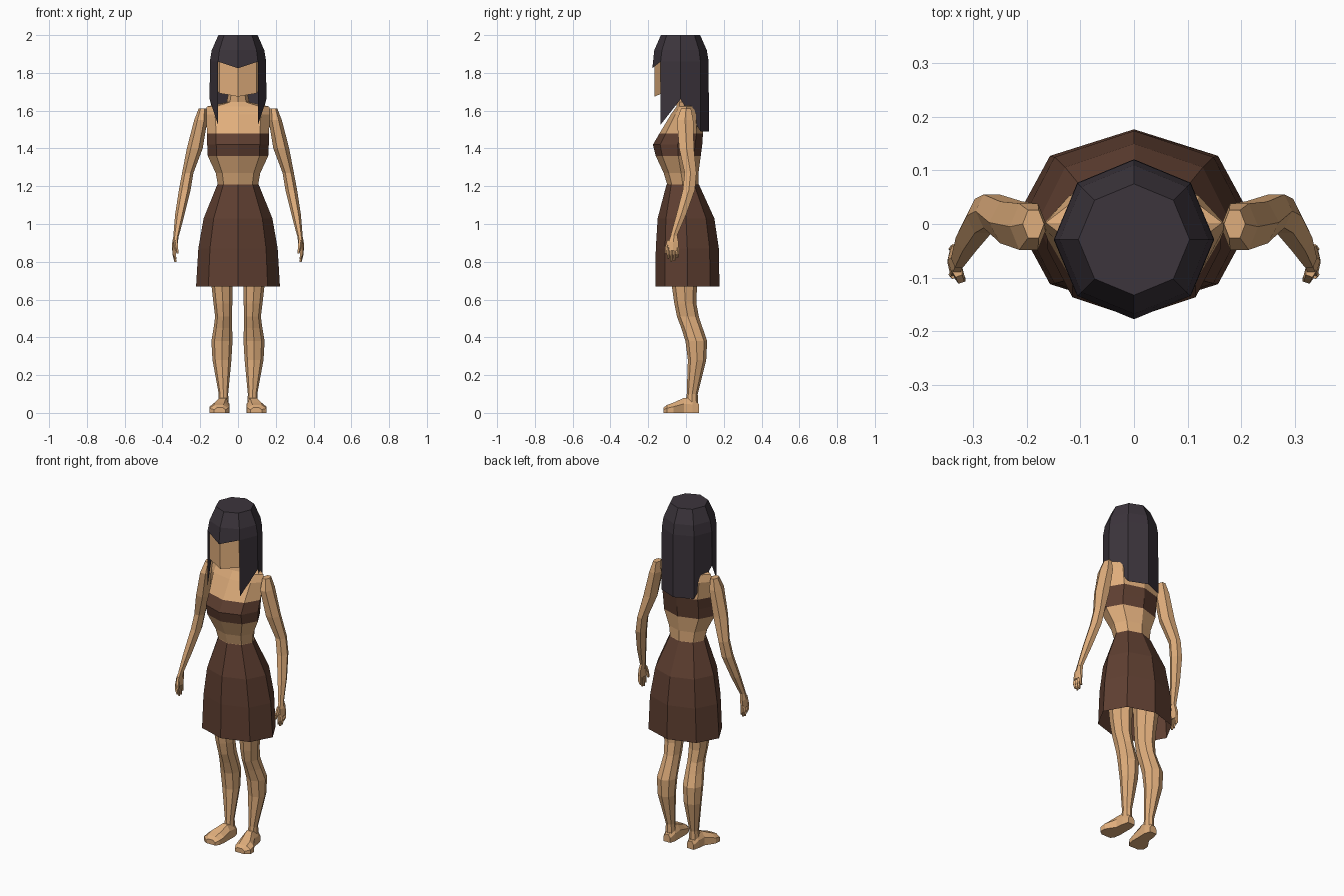
import bpy, bmesh
from math import sin, cos, pi


def material(name, rgb):
    m = bpy.data.materials.new(name)
    m.diffuse_color = (*rgb, 1)
    return m


SKIN = material("skin", (0.74, 0.42, 0.20))
CLOTH = material("cloth", (0.115, 0.050, 0.031))
HAIR = material("hair", (0.045, 0.035, 0.045))


def finish(bm, name, mat):
    bmesh.ops.remove_doubles(bm, verts=bm.verts, dist=0.0005)
    bmesh.ops.recalc_face_normals(bm, faces=bm.faces)
    me = bpy.data.meshes.new(name)
    bm.to_mesh(me)
    bm.free()
    me.materials.append(mat)
    ob = bpy.data.objects.new(name, me)
    bpy.context.collection.objects.link(ob)
    return ob


def loft(name, mat, rings, start=True, end=True):
    """Skin a list of equal-length point loops."""
    bm = bmesh.new()
    loops = [[bm.verts.new(p) for p in r] for r in rings]
    n = len(loops[0])
    for a, b in zip(loops, loops[1:]):
        for i in range(n):
            j = (i + 1) % n
            bm.faces.new((a[i], a[j], b[j], b[i]))
    if start:
        bm.faces.new(loops[0])
    if end:
        bm.faces.new(loops[-1])
    return finish(bm, name, mat)


def ring(z, cx, rx, yf, yb, n=8, side=1):
    """Level cross-section: centre x, half width, front y, back y."""
    c, h = (yf + yb) / 2, (yb - yf) / 2
    return [(side * (cx + rx * cos(2 * pi * i / n)), c + h * sin(2 * pi * i / n), z)
            for i in range(n)]


def body(rows):
    return [ring(z, 0, rx, yf, yb) for z, rx, yf, yb in rows]


# Torso, top and midriff share their border sections
band_top = (1.48, 0.163, -0.14, 0.09)
band_low = (1.36, 0.16, -0.16, 0.078)
waist = (1.21, 0.107, -0.10, 0.065)
loft("shoulders_and_neck", SKIN, body([
    band_top, (1.58, 0.172, -0.08, 0.075), (1.622, 0.165, -0.05, 0.055),
    (1.645, 0.06, -0.05, 0.05), (1.72, 0.046, -0.06, 0.035)]), start=False)
loft("tube_top", CLOTH, body([band_low, (1.42, 0.163, -0.175, 0.086), band_top]),
     False, False)
loft("midriff", SKIN, body([waist, (1.27, 0.118, -0.118, 0.066), band_low]),
     False, False)
loft("pelvis", SKIN, body([
    (0.93, 0.06, -0.06, 0.07), (0.98, 0.16, -0.11, 0.12), waist]), end=False)

# Skirt, open at the hem
loft("skirt", CLOTH, body([
    (0.67, 0.222, -0.162, 0.177), (0.87, 0.21, -0.16, 0.174),
    (1.03, 0.182, -0.15, 0.15), (1.21, 0.109, -0.103, 0.068)]), False, False)

# Head, with the jaw dipping towards the chin
jaw = [(x, y, 1.735 + 0.06 * min(0, (y + 0.028) / 0.137))
       for x, y, z in ring(0, 0, 0.137, -0.166, 0.105)]
loft("head", SKIN, [
    ring(1.73, 0, 0.045, -0.06, 0.035), jaw,
    ring(1.87, 0, 0.138, -0.168, 0.105), ring(1.96, 0, 0.10, -0.125, 0.07)])

# Hair: eight panels, each with its own lower edge (angle 0 is the side)
bm = bmesh.new()
levels = [(2.0, 0.104), (1.92, 0.139)]
hems = [(1.66, 1.49), (1.49, 1.49), (1.49, 1.49), (1.49, 1.66),
        (1.66, 1.525), (1.86, 1.825), (1.825, 1.86), (1.525, 1.66)]


def hair_point(i, r, z):
    return bm.verts.new((r * cos(i * pi / 4), -0.029 + r * sin(i * pi / 4), z))


bm.faces.new([hair_point(i, *levels[0][::-1]) for i in range(8)])
for i, (za, zb) in enumerate(hems):
    rows = [(r, z, z) for z, r in levels] + [(0.149, 1.86, 1.86)]
    if min(za, zb) < 1.8:
        rows.append((0.15, za, zb))
    else:
        rows[-1] = (0.149, za, zb)
    for (r0, a0, b0), (r1, a1, b1) in zip(rows, rows[1:]):
        bm.faces.new((hair_point(i, r0, a0), hair_point(i, r1, a1),
                      hair_point(i + 1, r1, b1), hair_point(i + 1, r0, b0)))
finish(bm, "hair", HAIR)

# Limb sections: z, centre x, half width, front y, back y
arm = [(1.612, 0.188, 0.02, -0.03, 0.03), (1.55, 0.197, 0.035, -0.055, 0.045),
       (1.40, 0.229, 0.042, -0.042, 0.048), (1.27, 0.266, 0.03, -0.012, 0.06),
       (1.18, 0.282, 0.031, -0.022, 0.052), (1.05, 0.308, 0.025, -0.055, 0.005),
       (0.94, 0.327, 0.015, -0.084, -0.044)]
palm = [(0.94, 0.327, 0.014, -0.082, -0.044), (0.905, 0.333, 0.015, -0.098, -0.036),
        (0.86, 0.336, 0.013, -0.104, -0.036)]
leg = [(0.98, 0.095, 0.08, -0.09, 0.10), (0.67, 0.085, 0.055, -0.075, 0.058),
       (0.58, 0.08, 0.05, -0.062, 0.055), (0.51, 0.077, 0.044, -0.048, 0.068),
       (0.45, 0.08, 0.049, -0.025, 0.088), (0.38, 0.085, 0.056, -0.003, 0.112),
       (0.28, 0.085, 0.05, 0.01, 0.107), (0.10, 0.077, 0.025, 0.004, 0.062),
       (0.04, 0.077, 0.027, -0.005, 0.065)]
# Foot sections from heel to toe: y, centre x, half width, height
foot = [(0.07, 0.077, 0.022, 0.045), (0.035, 0.077, 0.032, 0.075),
        (-0.01, 0.08, 0.034, 0.08), (-0.065, 0.098, 0.052, 0.055),
        (-0.10, 0.102, 0.05, 0.042), (-0.12, 0.096, 0.03, 0.028)]
foot_shape = [(-1, 0), (1, 0), (1, 0.6), (0.5, 1), (-0.5, 1), (-1, 0.6)]

for s, label in ((1, "right"), (-1, "left")):
    loft("arm_" + label, SKIN, [ring(*r, n=6, side=s) for r in arm])
    loft("palm_" + label, SKIN, [ring(*r, n=6, side=s) for r in palm])
    loft("leg_" + label, SKIN, [ring(*r, side=s) for r in leg])
    loft("foot_" + label, SKIN, [
        [(s * (cx + w * u), y, h * v) for u, v in foot_shape] for y, cx, w, h in foot])
    # Four fingers and a thumb
    for k, tip in enumerate((0.815, 0.80, 0.803, 0.82)):
        y = -0.094 + 0.016 * k
        loft(f"finger_{k + 1}_{label}", SKIN, [
            ring(0.875, 0.336, 0.010, y - 0.009, y + 0.009, 5, s),
            ring(0.84, 0.337, 0.010, y - 0.009, y + 0.008, 5, s),
            ring(tip, 0.331, 0.006, y - 0.005, y + 0.005, 5, s)])
    loft("thumb_" + label, SKIN, [
        ring(0.915, 0.33, 0.011, -0.10, -0.075, 5, s),
        ring(0.875, 0.325, 0.010, -0.112, -0.092, 5, s),
        ring(0.845, 0.32, 0.006, -0.11, -0.098, 5, s)])
